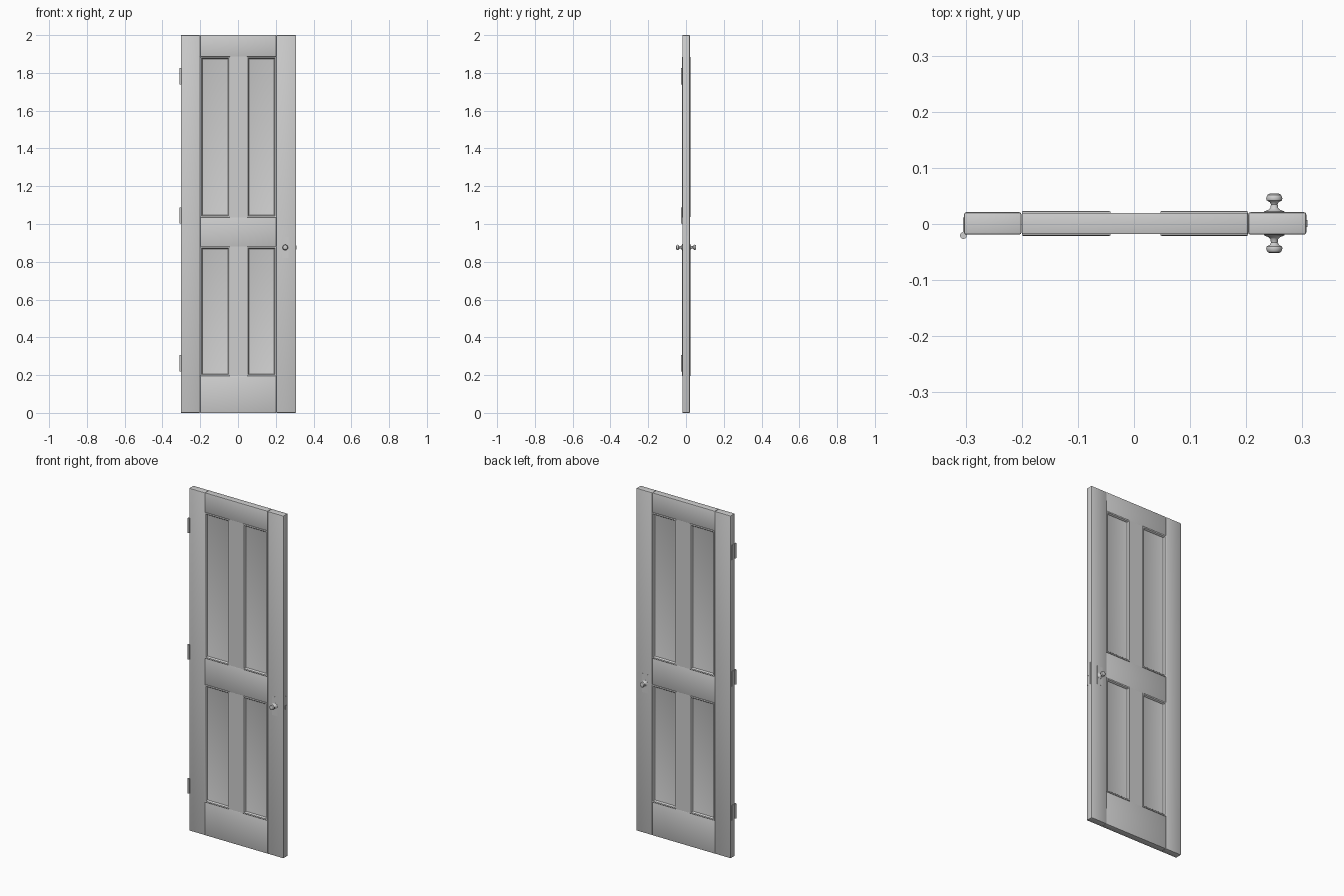
import bpy, bmesh, math
from mathutils import Matrix, Vector

if "Cube" in bpy.data.objects:
    bpy.data.objects.remove(bpy.data.objects["Cube"])

grey = bpy.data.materials.new("plain grey")
grey.diffuse_color = (0.62, 0.62, 0.62, 1)
grey.use_nodes = True
grey.node_tree.nodes["Principled BSDF"].inputs["Base Color"].default_value = grey.diffuse_color
YC = 0.001  # middle of the door thickness


def finish(name, bm, angle=35):
    bmesh.ops.recalc_face_normals(bm, faces=bm.faces)
    me = bpy.data.meshes.new(name)
    bm.to_mesh(me)
    bm.free()
    ob = bpy.data.objects.new(name, me)
    bpy.context.collection.objects.link(ob)
    me.materials.append(grey)
    bpy.ops.object.select_all(action='DESELECT')
    ob.select_set(True)
    bpy.context.view_layer.objects.active = ob
    bpy.ops.object.shade_smooth_by_angle(angle=math.radians(angle))
    return ob


def box(name, x0, x1, y0, y1, z0, z1, bevel=0.0):
    bm = bmesh.new()
    size = Matrix.Diagonal((x1 - x0, y1 - y0, z1 - z0, 1))
    centre = Vector(((x0 + x1) / 2, (y0 + y1) / 2, (z0 + z1) / 2))
    bmesh.ops.create_cube(bm, size=1, matrix=Matrix.Translation(centre) @ size)
    if bevel:
        bmesh.ops.bevel(bm, geom=bm.edges[:], offset=bevel, segments=2,
                        affect='EDGES', profile=0.5)
    return finish(name, bm)


def loft(name, rings):
    bm = bmesh.new()
    loops = [[bm.verts.new(p) for p in ring] for ring in rings]
    n = len(loops[0])
    for a, b in zip(loops, loops[1:]):
        for i in range(n):
            j = (i + 1) % n
            bm.faces.new((a[i], a[j], b[j], b[i]))
    bm.faces.new(loops[0])
    bm.faces.new(loops[-1])
    return finish(name, bm)


def circle_y(cx, cz, r, y, n=32):
    return [(cx + r * math.cos(2 * math.pi * i / n), y,
             cz + r * math.sin(2 * math.pi * i / n)) for i in range(n)]


# Stiles
box("hinge_stile", -0.303, -0.2005, YC - 0.020, YC + 0.020, 0, 2, 0.004)
box("lock_stile", 0.2035, 0.307, YC - 0.020, YC + 0.020, 0, 2, 0.004)

# Rails
for name, z0, z1 in (("bottom_rail", 0, 0.195), ("lock_rail", 0.88, 1.035),
                     ("top_rail", 1.885, 2.0)):
    box(name, -0.2, 0.203, YC - 0.019, YC + 0.019, z0, z1, 0.002)

# Central muntins
for name, z0, z1 in (("lower_muntin", 0.193, 0.882), ("upper_muntin", 1.033, 1.887)):
    box(name, -0.042, 0.047, YC - 0.0185, YC + 0.0185, z0, z1)

# Recessed panels wrapped by a moulding on both faces
profile = [(0.015, 0.011), (0.012, 0.012), (0.010, 0.018), (0.007, 0.0215),
           (0.003, 0.0225), (0.0, 0.021)]
for level, z0, z1 in (("lower", 0.195, 0.88), ("upper", 1.035, 1.885)):
    for side, x0, x1 in (("left", -0.2, -0.042), ("right", 0.047, 0.203)):
        both = [(i, -h) for i, h in profile] + [(i, h) for i, h in reversed(profile)]
        loft(f"{level}_{side}_panel",
             [[(x0 + i, YC + h, z0 + i), (x1 - i, YC + h, z0 + i),
               (x1 - i, YC + h, z1 - i), (x0 + i, YC + h, z1 - i)] for i, h in both])

# Knobs with collar and neck, and thin lock plates
knob = [(0.018, 0.018), (0.018, 0.0215), (0.010, 0.0245), (0.007, 0.028),
        (0.006, 0.034), (0.008, 0.038), (0.0135, 0.041), (0.0145, 0.044),
        (0.0135, 0.048), (0.012, 0.051), (0.008, 0.053)]
for side, s in (("front", -1), ("back", 1)):
    loft(f"{side}_knob", [circle_y(0.25, 0.876, r, YC + s * d) for r, d in knob])
    ys = sorted((YC + s * 0.019, YC + s * 0.0204))
    box(f"{side}_lock_plate", 0.232, 0.268, ys[0], ys[1], 0.82, 0.93)

# Latch plate on the door edge
box("latch_plate", 0.300, 0.3078, YC - 0.010, YC + 0.010, 0.81, 0.94)
box("latch_bolt", 0.300, 0.309, YC - 0.006, YC + 0.006, 0.865, 0.887)

# Hinges: barrel and leaf
for i, z in enumerate((0.2625, 1.045, 1.7825), 1):
    bm = bmesh.new()
    bmesh.ops.create_cone(bm, cap_ends=True, segments=20, radius1=0.006, radius2=0.006,
                          depth=0.086, matrix=Matrix.Translation((-0.304, -0.0205, z)))
    finish(f"hinge_barrel_{i}", bm)
    box(f"hinge_leaf_{i}", -0.3045, -0.301, -0.0205, 0.012, z - 0.043, z + 0.043)
